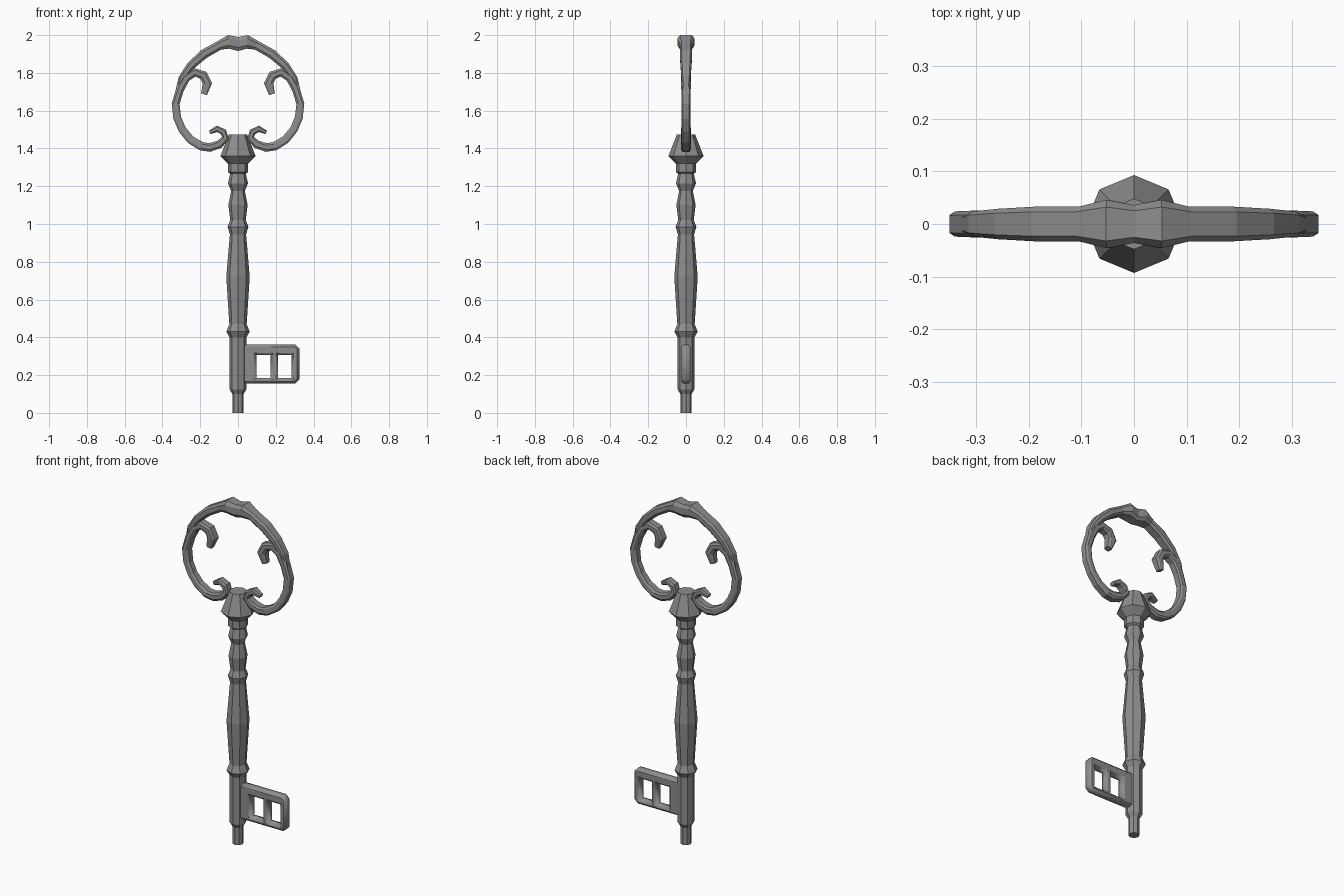
import bpy, bmesh, math
from mathutils import Vector

cube = bpy.data.objects.get("Cube")
if cube:
    bpy.data.objects.remove(cube, do_unlink=True)

# Single iron material
iron = bpy.data.materials.new("grey_iron")
iron.use_nodes = True
colour = (0.27, 0.27, 0.27, 1)
iron.diffuse_color = colour
iron.node_tree.nodes["Principled BSDF"].inputs["Base Color"].default_value = colour


def add_object(name, mesh):
    mesh.materials.append(iron)
    obj = bpy.data.objects.new(name, mesh)
    bpy.context.collection.objects.link(obj)
    return obj


def loft(name, rings):
    """Skin a list of equal-length point rings and cap both ends."""
    bm = bmesh.new()
    loops = [[bm.verts.new(p) for p in ring] for ring in rings]
    n = len(loops[0])
    for a, b in zip(loops, loops[1:]):
        for i in range(n):
            j = (i + 1) % n
            bm.faces.new((a[i], a[j], b[j], b[i]))
    bm.faces.new(loops[0])
    bm.faces.new(loops[-1])
    bmesh.ops.recalc_face_normals(bm, faces=bm.faces)
    mesh = bpy.data.meshes.new(name)
    bm.to_mesh(mesh)
    bm.free()
    return add_object(name, mesh)


def turned(name, profile, sides=8):
    """Turn a (radius, height) profile about z."""
    angles = [math.tau * i / sides for i in range(sides)]
    return loft(name, [[(r * math.cos(a), r * math.sin(a), z) for a in angles]
                       for r, z in profile])


SECTION = [(1, -.7), (1, .7), (.5, 1), (-.5, 1),
           (-1, .7), (-1, -.7), (-.5, -1), (.5, -1)]


def swept(name, path):
    """Sweep the bar section along (x, z, in-plane radius, depth radius)."""
    rings = []
    for i, (x, z, r, d) in enumerate(path):
        before, after = path[max(i - 1, 0)], path[min(i + 1, len(path) - 1)]
        t = Vector((after[0] - before[0], after[1] - before[1])).normalized()
        rings.append([(x - t.y * u * r, v * d, z + t.x * u * r) for u, v in SECTION])
    return loft(name, rings)


# Turned shaft with knops
turned("shaft", [
    (.03, 0), (.03, .10), (.045, .125), (.045, .40), (.062, .43), (.046, .47),
    (.062, .72), (.043, .945), (.055, .985), (.041, 1.02), (.051, 1.10),
    (.036, 1.175), (.053, 1.215), (.04, 1.272)])

# Collar and bell under the bow
turned("bell_collar", [
    (.04, 1.265), (.053, 1.275), (.053, 1.32), (.093, 1.36), (.048, 1.475)])

# Arch over the top of the bow, mirrored from one half
half_arch = [
    (.318, 1.70, .014, .016), (.298, 1.77, .018, .024), (.25, 1.838, .022, .029),
    (.18, 1.90, .025, .033), (.10, 1.945, .024, .033), (.05, 1.964, .036, .046)]
swept("bow_arch", half_arch + [(0, 1.953, .037, .036)] +
      [(-x, z, r, d) for x, z, r, d in reversed(half_arch)])

# Side scrolls of the bow
scroll = [
    (.18, 1.687, .016, .018), (.162, 1.745, .025, .026), (.183, 1.787, .024, .027),
    (.23, 1.803, .023, .027), (.276, 1.772, .022, .026), (.308, 1.71, .021, .025),
    (.33, 1.637, .021, .024), (.322, 1.562, .021, .023), (.295, 1.50, .021, .023),
    (.252, 1.447, .022, .024), (.195, 1.412, .023, .026), (.15, 1.405, .023, .026),
    (.098, 1.422, .022, .027), (.066, 1.455, .019, .027), (.077, 1.487, .018, .027),
    (.11, 1.504, .017, .025), (.15, 1.485, .010, .016)]
for side, s in (("left", 1), ("right", -1)):
    swept(side + "_bow_scroll", [(s * x, z, r, d) for x, z, r, d in scroll])

# Bit plate: filled outline with two chamfered windows
CHAMFER = .012


def rect(x0, x1, z0, z1, cut=0):
    pts = [(x0, z0), (x1 - cut, z0), (x1, z0 + cut),
           (x1, z1 - cut), (x1 - cut, z1), (x0, z1)]
    return pts if cut else [(x0, z0), (x1, z0), (x1, z1), (x0, z1)]


curve = bpy.data.curves.new("bit_outline", "CURVE")
curve.dimensions = "2D"
curve.fill_mode = "BOTH"
curve.extrude = .013
curve.bevel_depth = CHAMFER
curve.bevel_resolution = 0
for outline in (rect(.02, .313, .167, .35, .015),
                rect(.085, .185, .168 + .006, .318), rect(.2, .295, .168 + .006, .318)):
    spline = curve.splines.new("POLY")
    spline.points.add(len(outline) - 1)
    for point, (x, z) in zip(spline.points, outline):
        point.co = (x, z, 0, 1)
    spline.use_cyclic_u = True
helper = bpy.data.objects.new("bit_outline", curve)
bpy.context.collection.objects.link(helper)
bpy.context.view_layer.update()
evaluated = helper.evaluated_get(bpy.context.evaluated_depsgraph_get())
bit_mesh = bpy.data.meshes.new_from_object(evaluated)
bit_mesh.name = "bit"
bpy.data.objects.remove(helper, do_unlink=True)
bit_mesh.materials.clear()
bit = add_object("bit", bit_mesh)
bit.rotation_euler.x = math.pi / 2
